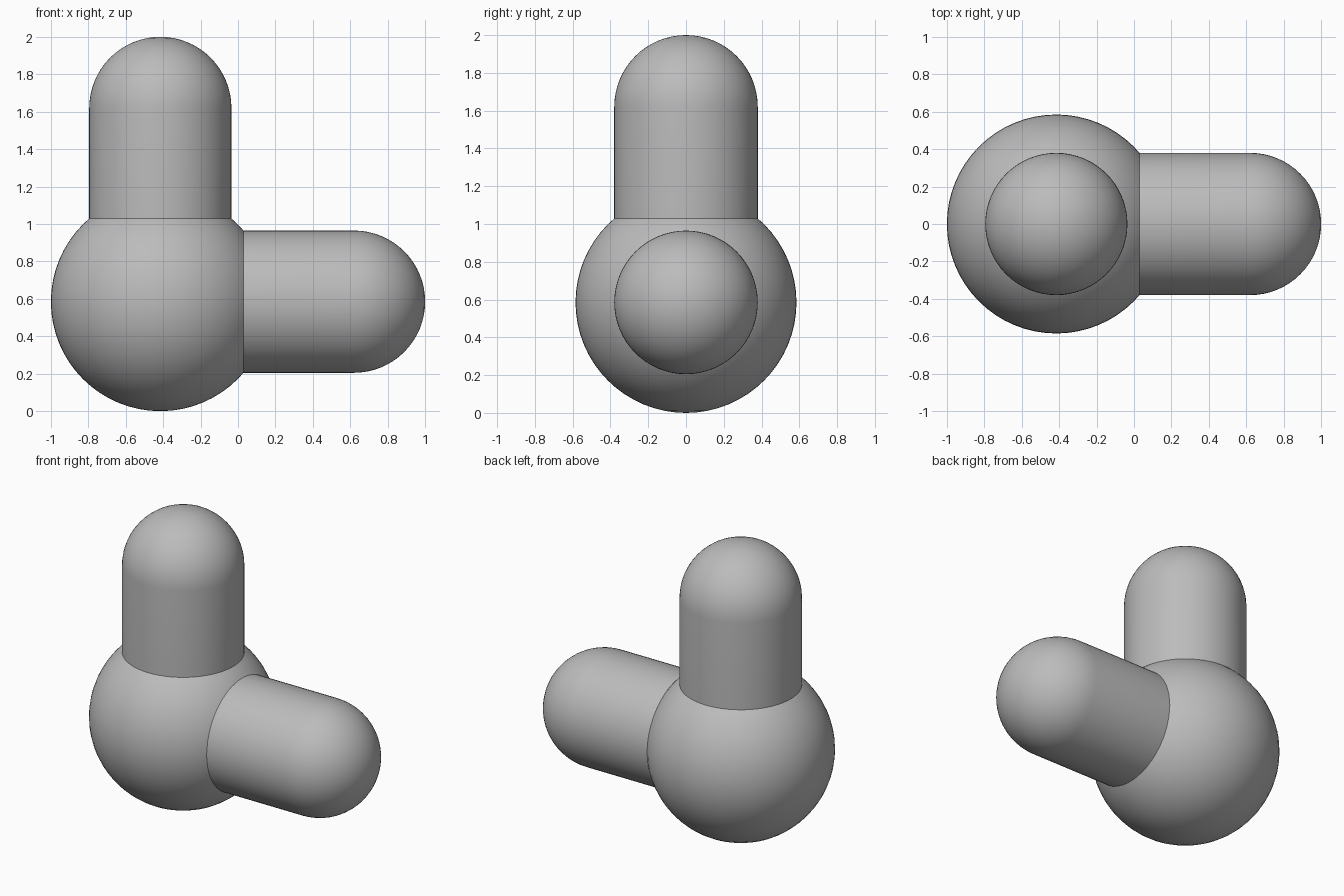
import bpy, bmesh
from math import sin, cos, pi
from mathutils import Matrix, Vector

cube = bpy.data.objects.get("Cube")
if cube:
    bpy.data.objects.remove(cube, do_unlink=True)

BALL_R, ARM_R, REACH = 0.585, 0.38, 1.415   # reach: ball centre to arm tip
CENTRE = Vector((BALL_R - 1, 0, BALL_R))
SEGMENTS, RINGS = 64, 16

grey = bpy.data.materials.new("plain grey")
grey.use_nodes = True
colour = (0.5, 0.5, 0.5, 1)
grey.diffuse_color = colour
grey.node_tree.nodes["Principled BSDF"].inputs["Base Color"].default_value = colour


def add_object(name, bm):
    mesh = bpy.data.meshes.new(name)
    bm.to_mesh(mesh)
    bm.free()
    mesh.materials.append(grey)
    obj = bpy.data.objects.new(name, mesh)
    obj.location = CENTRE
    bpy.context.collection.objects.link(obj)
    bpy.ops.object.select_all(action="DESELECT")
    obj.select_set(True)
    bpy.context.view_layer.objects.active = obj
    bpy.ops.object.shade_smooth_by_angle()
    return obj


def rounded_arm(name, turn):
    """Lathe a round-ended rod along z, then turn it to its direction."""
    bm = bmesh.new()
    straight = REACH - ARM_R
    start = (BALL_R ** 2 - ARM_R ** 2) ** 0.5 - 0.02   # just inside the ball
    profile = [(ARM_R, start)]
    for i in range(RINGS + 1):
        a = i / RINGS * pi / 2
        profile.append((ARM_R * cos(a), straight + ARM_R * sin(a)))
    verts = [bm.verts.new((r, 0, z)) for r, z in profile]
    edges = [bm.edges.new(pair) for pair in zip(verts, verts[1:])]
    bmesh.ops.spin(bm, geom=verts + edges, cent=(0, 0, 0), axis=(0, 0, 1),
                   angle=2 * pi, steps=SEGMENTS, use_duplicate=False)
    bmesh.ops.remove_doubles(bm, verts=bm.verts, dist=0.0001)
    # close the buried end
    bmesh.ops.holes_fill(bm, edges=[e for e in bm.edges if e.is_boundary], sides=0)
    bmesh.ops.recalc_face_normals(bm, faces=bm.faces)
    bm.transform(Matrix.Rotation(turn, 4, "Y"))
    return add_object(name, bm)


# central ball
ball = bmesh.new()
bmesh.ops.create_uvsphere(ball, u_segments=SEGMENTS, v_segments=RINGS * 2, radius=BALL_R)
add_object("ball", ball)

# upright arm and sideways arm
rounded_arm("upper_arm", 0)
rounded_arm("side_arm", pi / 2)
